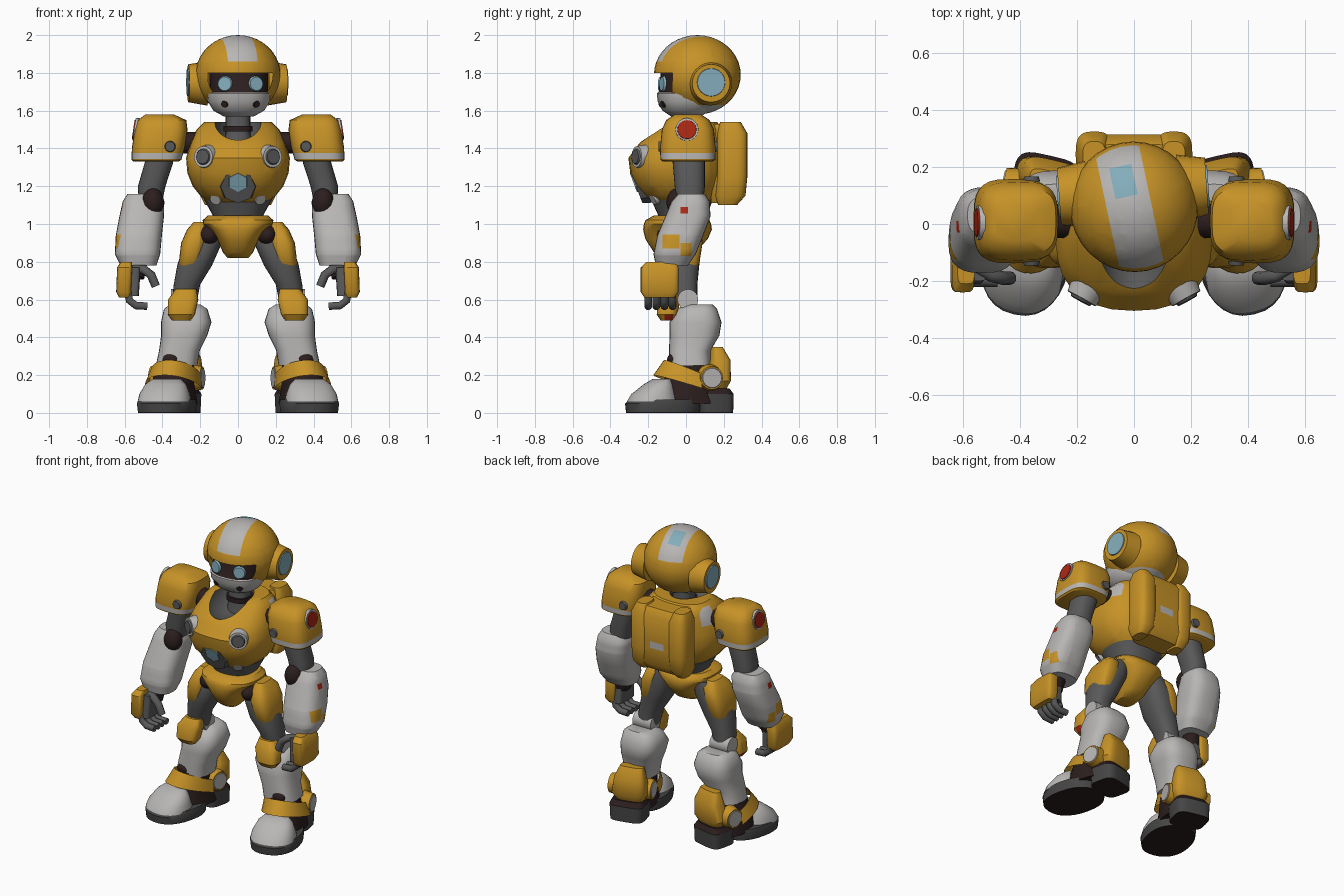
import bpy, bmesh, math
from mathutils import Matrix, Vector

if "Cube" in bpy.data.objects:
    bpy.data.objects.remove(bpy.data.objects["Cube"])


def material(name, *rgb):
    m = bpy.data.materials.new(name)
    m.use_nodes = True
    m.diffuse_color = (*rgb, 1)
    m.node_tree.nodes["Principled BSDF"].inputs["Base Color"].default_value = (*rgb, 1)
    return m


yellow = material("yellow", .57, .29, .02)
white = material("light grey", .48, .47, .46)
grey = material("dark grey", .1, .1, .1)
sole_grey = material("sole grey", .06, .06, .06)
brown = material("dark brown", .025, .013, .013)
blue = material("light blue", .23, .42, .5)
red = material("red", .42, .02, .006)
parts = []


def finish(name, mat, bm):
    bmesh.ops.recalc_face_normals(bm, faces=bm.faces[:])
    mesh = bpy.data.meshes.new(name)
    bm.to_mesh(mesh)
    bm.free()
    mesh.materials.append(mat)
    obj = bpy.data.objects.new(name, mesh)
    bpy.context.collection.objects.link(obj)
    parts.append(obj)
    return obj


def skin(name, mat, rings):
    """Join rings of points into a closed solid."""
    bm = bmesh.new()
    loops = [[bm.verts.new(p) for p in ring] for ring in rings]
    for low, high in zip(loops, loops[1:]):
        for i in range(len(low)):
            j = (i + 1) % len(low)
            bm.faces.new((low[i], low[j], high[j], high[i]))
    bm.faces.new(loops[0])
    bm.faces.new(loops[-1])
    return finish(name, mat, bm)


def loft(name, mat, sections, power=2.4, sides=28):
    """Upright solid from (x, y, z, x radius, y radius) superellipse sections."""
    def bend(v):
        return math.copysign(abs(v) ** (2 / power), v)
    angles = [math.tau * i / sides for i in range(sides)]
    return skin(name, mat, [[(x + rx * bend(math.cos(a)), y + ry * bend(math.sin(a)), z)
                             for a in angles] for x, y, z, rx, ry in sections])


def tube(name, mat, points, radius, sides=10):
    points = [Vector(p) for p in points]
    rings = []
    for i, p in enumerate(points):
        way = points[min(i + 1, len(points) - 1)] - points[max(i - 1, 0)]
        turn = way.to_track_quat('Z', 'Y')
        rings.append([p + turn @ Vector((radius * math.cos(math.tau * k / sides),
                                         radius * math.sin(math.tau * k / sides), 0))
                      for k in range(sides)])
    return skin(name, mat, rings)


def disc(name, mat, centre, normal, radius, depth, taper=.85, sides=24):
    bm = bmesh.new()
    turn = Vector(normal).to_track_quat('Z', 'Y').to_matrix().to_4x4()
    bmesh.ops.create_cone(bm, cap_ends=True, segments=sides, radius1=radius, radius2=radius * taper,
                          depth=depth, matrix=Matrix.Translation(centre) @ turn)
    return finish(name, mat, bm)


def ball(name, mat, centre, size):
    bm = bmesh.new()
    bmesh.ops.create_uvsphere(bm, u_segments=32, v_segments=20, radius=1,
                              matrix=Matrix.Translation(centre) @ Matrix.Diagonal((*size, 1)))
    return finish(name, mat, bm)


def paint(obj, mat, **limits):
    """Cut the mesh along axis limits and colour the faces inside (or delete them if mat is None)."""
    bm = bmesh.new()
    bm.from_mesh(obj.data)
    for axis, bounds in limits.items():
        k = "xyz".index(axis)
        for value in bounds:
            if abs(value) < FAR:
                bmesh.ops.bisect_plane(bm, geom=bm.verts[:] + bm.edges[:] + bm.faces[:],
                                       plane_co=Vector.Fill(3, value),
                                       plane_no=[float(k == n) for n in range(3)])
    inside = [f for f in bm.faces if all(
        b[0] < f.calc_center_median()["xyz".index(a)] < b[1] for a, b in limits.items())]
    if mat is None:
        bmesh.ops.delete(bm, geom=inside, context='FACES')
    else:
        if mat.name not in obj.data.materials:
            obj.data.materials.append(mat)
        for f in inside:
            f.material_index = obj.data.materials.find(mat.name)
    bm.to_mesh(obj.data)
    bm.free()


def turn_about(objects, pivot, degrees):
    shift = Matrix.Translation(pivot)
    for obj in objects:
        obj.data.transform(shift @ Matrix.Rotation(math.radians(degrees), 4, 'Z') @ shift.inverted())


def mirror(first):
    """Copy every part made since index first to the right side."""
    for obj in parts[first:]:
        twin = obj.copy()
        twin.data = obj.data.copy()
        twin.data.transform(Matrix.Scale(-1, 4, (1, 0, 0)))
        twin.data.flip_normals()
        twin.name = "right_" + obj.name
        obj.name = "left_" + obj.name
        bpy.context.collection.objects.link(twin)
        parts.append(twin)


FAR = 9
# Helmet: slanted stripe first, then the face opening
head_pivot = (0, .06, 0)
helmet = ball("helmet", yellow, (0, .06, 1.79), (.225, .23, .21))
paint(helmet, white, x=(-.095, .062), z=(1.86, FAR))
paint(helmet, blue, x=(-.058, .022), y=(.1, .21), z=(1.86, FAR))
turn_about([helmet], head_pivot, 8)
paint(helmet, None, y=(-FAR, -.085), z=(1.68, 1.8))
paint(helmet, None, y=(-FAR, -.03), z=(-FAR, 1.68))
paint(helmet, white, z=(-FAR, 1.63))

# Face and ears, then the whole head turns a little to its left
face = loft("face", white, [(0, 0, 1.57, .08, .08), (0, 0, 1.6, .135, .125), (0, 0, 1.65, .165, .15),
                            (0, 0, 1.69, .168, .155), (0, 0, 1.7, .155, .145), (0, .02, 1.84, .155, .15)])
paint(face, brown, z=(1.695, FAR))
start = len(parts)
disc("eye", blue, (.083, -.13, 1.742), (.3, -1, .05), .042, .012)
disc("cheek_vent", brown, (.085, -.128, 1.635), (.5, -1, -.3), .02, .012)
disc("ear_cup", yellow, (.21, .115, 1.745), (1, 0, 0), .118, .1)
disc("ear_light", blue, (.262, .115, 1.75), (1, 0, 0), .075, .008, taper=.97)
mirror(start)
turn_about(parts, head_pivot, 4)

# Torso with a bowl cut out for the neck
torso = loft("torso", yellow, [
    (0, -.02, 1.1, .14, .14), (0, -.03, 1.15, .2, .19), (0, -.04, 1.2, .24, .225),
    (0, -.045, 1.27, .268, .25), (0, -.05, 1.35, .275, .255), (0, -.02, 1.43, .25, .225),
    (0, .02, 1.5, .22, .175), (0, .035, 1.54, .18, .13)])
for bounds in ((-FAR, -.19), (.19, FAR)):
    paint(torso, white, x=bounds, y=(.04, .13), z=(1.41, 1.52))
bowl = ball("neck_bowl_cutter", grey, (0, -.1, 1.56), (.125, .21, .145))
cut = torso.modifiers.new("neck bowl", 'BOOLEAN')
cut.operation, cut.object, cut.solver = 'DIFFERENCE', bowl, 'EXACT'
cut.material_mode = 'TRANSFER'
bpy.context.view_layer.update()
torso.data = bpy.data.meshes.new_from_object(torso.evaluated_get(bpy.context.evaluated_depsgraph_get()))
torso.modifiers.clear()
parts.remove(bowl)
bpy.data.objects.remove(bowl)
loft("neck", grey, [(0, .02, 1.4, .08, .08), (0, .02, 1.48, .065, .065), (0, .02, 1.6, .065, .065)])
loft("neck_ring", brown, [(0, .02, 1.49, .078, .078), (0, .02, 1.52, .078, .078)])
loft("abdomen", grey, [(0, -.02, .95, .11, .1), (0, -.02, 1.03, .125, .12), (0, -.02, 1.13, .18, .165)])
disc("belly_frame", grey, (0, -.24, 1.205), (0, -1, -.38), .108, .05, sides=8)
disc("belly_light", blue, (0, -.272, 1.222), (0, -1, -.38), .055, .014, taper=.97, sides=6)

# Backpack: one body and two rounded columns
pack = loft("backpack", yellow, [(0, .2, 1.11, .14, .07), (0, .22, 1.16, .17, .09),
                                 (0, .225, 1.48, .17, .09), (0, .21, 1.53, .15, .07)], power=5)
paint(pack, white, x=(-.05, .05), y=(.25, FAR), z=(1.27, 1.315))
start = len(parts)
loft("pack_column", yellow, [(.14, .22, 1.1, .035, .05), (.14, .235, 1.15, .06, .08),
                             (.14, .245, 1.25, .065, .08), (.14, .245, 1.48, .065, .08),
                             (.14, .235, 1.54, .04, .055)], power=3)
disc("chest_ring", white, (.172, -.24, 1.355), (.55, -1, .05), .066, .05)
disc("chest_lens", grey, (.186, -.265, 1.356), (.55, -1, .05), .044, .012)
disc("waist_tab", white, (.115, -.165, 1.135), (.5, -1, -.6), .035, .03)

# Shoulders
tube("shoulder_joint", brown, [(.18, .01, 1.43), (.36, .01, 1.43)], .06)
pad = loft("shoulder_pad", yellow, [
    (.435, .01, 1.33, .12, .13), (.432, .01, 1.34, .132, .145), (.422, .01, 1.4, .14, .148),
    (.407, .01, 1.5, .14, .138), (.402, .01, 1.55, .128, .115), (.415, .01, 1.58, .075, .07)], power=3.4)
paint(pad, white, z=(1.345, 1.375))
disc("shoulder_ring", white, (.54, .005, 1.5), (1, 0, .15), .062, .02, taper=.97)
disc("shoulder_light", red, (.551, .005, 1.5), (1, 0, .15), .051, .008, taper=.97)
for y, facing in ((-.138, -1), (.158, 1)):
    disc("pad_bolt", grey, (.36, y, 1.41), (0, facing, 0), .03, .016)

# Arms
loft("upper_arm", grey, [(.4, .01, 1.42, .075, .09), (.42, .015, 1.32, .075, .085),
                         (.457, .02, 1.2, .073, .08), (.465, .02, 1.1, .06, .07)])
ball("elbow", brown, (.45, -.045, 1.115), (.058, .058, .075))
forearm = loft("forearm", white, [
    (.5, .03, 1.16, .085, .07), (.5, .025, 1.12, .11, .1), (.51, .01, 1.04, .118, .12),
    (.525, -.03, .94, .122, .122), (.532, -.06, .84, .12, .112), (.527, -.075, .78, .095, .085)], power=2.8)
paint(forearm, yellow, x=(.57, FAR), y=(-.125, -.035), z=(.87, .945))
paint(forearm, yellow, x=(.57, FAR), y=(-.028, .028), z=(.83, .9))
paint(forearm, red, x=(.57, FAR), y=(-.03, .01), z=(1.055, 1.09))

# Hands
tube("wrist", brown, [(.53, -.09, .82), (.55, -.11, .72)], .055)
loft("palm", grey, [(.56, -.13, .62, .035, .08), (.555, -.13, .77, .04, .07)], power=5)
loft("hand_guard", yellow, [(.6, -.14, .61, .03, .08), (.605, -.14, .64, .04, .1),
                            (.6, -.14, .77, .04, .1), (.59, -.13, .8, .03, .08)], power=5)
for n in range(4):
    y = -.2 + .043 * n
    tube("finger", grey, [(.585, y, .65), (.575, y, .595), (.54, y, .568), (.48, y, .565)], .021)
tube("thumb", grey, [(.55, -.15, .76), (.5, -.18, .76), (.46, -.19, .73), (.435, -.19, .67)], .024)

# Legs
ball("hip_joint", brown, (.155, -.07, .94), (.055, .085, .055))
loft("thigh", grey, [(.14, -.01, 1.0, .07, .08), (.185, -.02, .9, .1, .105), (.23, -.03, .78, .092, .1),
                     (.27, -.02, .68, .07, .08), (.285, -.01, .58, .065, .07)])
loft("thigh_plate", yellow, [(.26, -.03, .74, .035, .06), (.256, -.03, .79, .058, .1),
                             (.235, -.03, .9, .066, .118), (.215, -.02, .97, .055, .1),
                             (.205, -.02, 1.01, .03, .06)], power=3)
tube("knee_joint", white, [(.22, .01, .6), (.355, .01, .6)], .055, sides=16)
knee = loft("knee_guard", yellow, [(.3, -.1, .49, .05, .035), (.3, -.1, .52, .072, .055),
                                   (.29, -.09, .6, .08, .06), (.275, -.07, .655, .055, .04)], power=3)
paint(knee, red, x=(.33, FAR), y=(-.115, -.07), z=(.49, .52))
loft("shin", white, [(.28, .07, .575, .08, .07), (.277, .06, .55, .115, .105), (.274, .05, .48, .134, .138),
                     (.285, .045, .41, .122, .132), (.31, .02, .33, .108, .11),
                     (.325, .02, .25, .11, .11)], power=2.8)
ball("shin_notch", brown, (.355, -.07, .28), (.045, .03, .035))

# Feet, built pointing forward and then turned outward
foot_start = len(parts)
toe_sole = loft("toe_sole", sole_grey, [(0, -.09, 0, .147, .195), (0, -.09, .05, .153, .2),
                                        (0, -.08, .07, .147, .185)], power=2.3)
heel_sole = loft("heel_sole", sole_grey, [(0, .19, 0, .11, .09), (0, .19, .1, .115, .092),
                                          (0, .18, .13, .1, .08)], power=4)
paint(heel_sole, brown, z=(.1, FAR))
for sole in (toe_sole, heel_sole):
    paint(sole, brown, z=(-FAR, .004))
loft("toe_cap", white, [(0, -.145, .06, .14, .135), (0, -.14, .1, .133, .115),
                        (0, -.115, .15, .11, .075), (0, -.095, .18, .075, .045)], power=2.3)
loft("ankle", brown, [(0, .06, .05, .125, .16), (0, .05, .15, .11, .135), (-.02, .05, .3, .09, .09)])
loft("heel_guard", yellow, [(-.01, .19, .13, .09, .06), (-.01, .2, .17, .115, .07),
                            (-.015, .215, .28, .1, .055), (-.02, .2, .35, .075, .03)], power=3.5)
band = bmesh.new()
lower, upper = [], []
for n in range(17):
    angle = math.pi * (1 + n / 16)
    front = abs(math.sin(angle))
    side, along = math.cos(angle), math.sin(angle)
    base = .13 + .07 * front
    lower.append(band.verts.new((.15 * side, .09 + .23 * along, base)))
    upper.append(band.verts.new((.13 * side - .01, .09 + .17 * along, base + .08)))
for n in range(16):
    band.faces.new((lower[n], lower[n + 1], upper[n + 1], upper[n]))
bmesh.ops.solidify(band, geom=band.faces[:], thickness=.03)
finish("ankle_guard", yellow, band)
for side in (-1, 1):
    disc("ankle_hub", yellow, (side * .11, .145, .185), (side, 0, 0), .072, .06)
    disc("ankle_cap", white, (side * .138, .145, .185), (side, 0, 0), .06, .012)
for obj in parts[foot_start:]:
    obj.data.transform(Matrix.Translation((.357, -.035, 0)))
turn_about(parts[foot_start:], (.357, -.035, 0), 13)
mirror(start)

# Pelvis
loft("pelvis", yellow, [(0, -.07, .82, .055, .06), (0, -.06, .85, .08, .11), (0, -.05, .92, .11, .165),
                        (0, -.045, .97, .15, .182), (0, -.045, 1.0, .185, .178),
                        (0, -.045, 1.02, .187, .17), (0, -.035, 1.045, .16, .135)], power=2.6)

# Soft shading with sharp creases
bpy.ops.object.select_all(action='DESELECT')
for obj in parts:
    obj.select_set(True)
bpy.context.view_layer.objects.active = parts[0]
bpy.ops.object.shade_smooth_by_angle(angle=math.radians(40))
